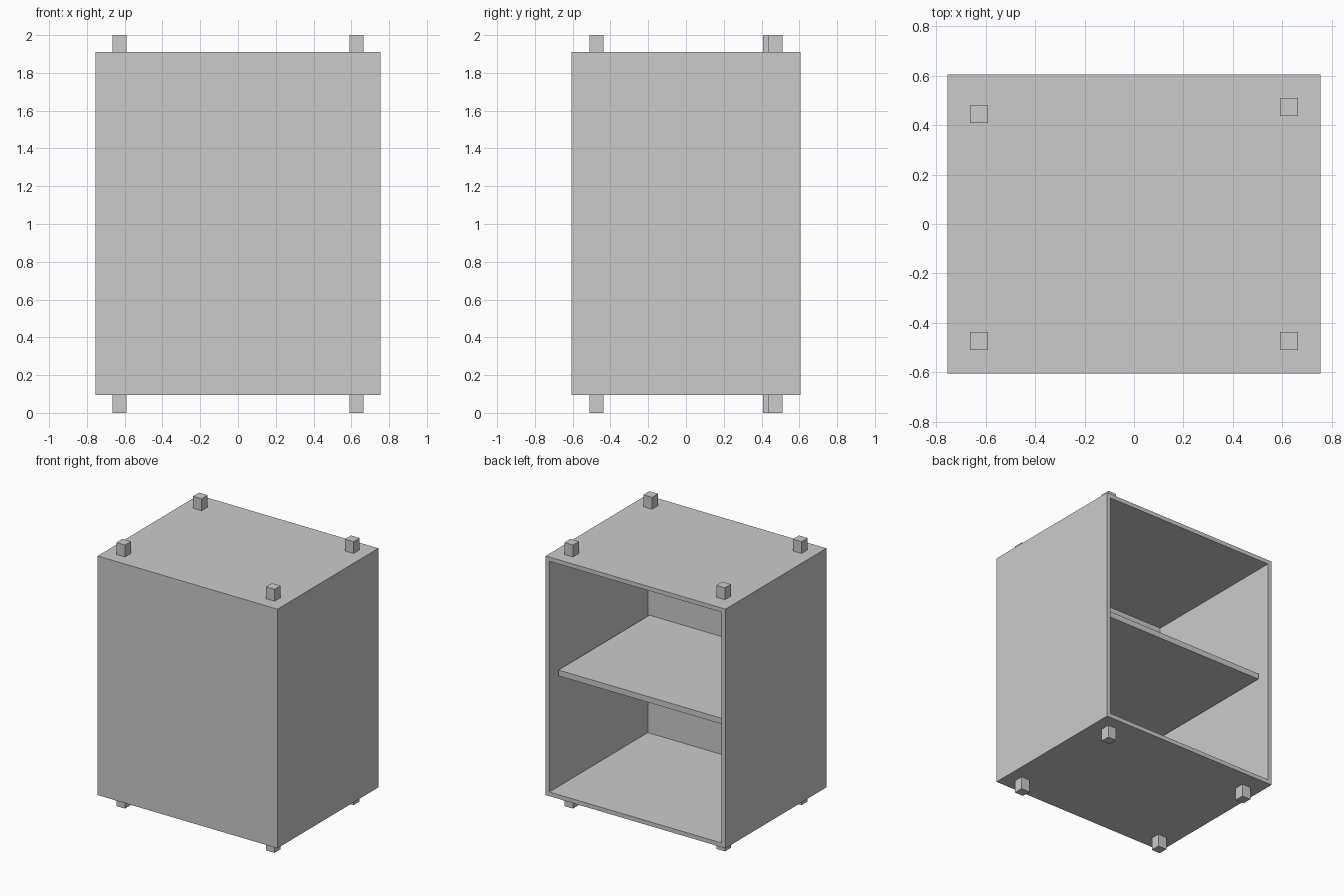
import bpy, bmesh
from mathutils import Vector

if "Cube" in bpy.data.objects:
    bpy.data.objects.remove(bpy.data.objects["Cube"])

W, D, Z0, Z1 = 1.51, 1.21, 0.095, 1.91   # carcass width, depth, bottom, top
WALL, FRONT = 0.045, 0.03                # side and front panel thickness


def box_bmesh(lo, hi):
    lo, hi = Vector(lo), Vector(hi)
    bm = bmesh.new()
    bmesh.ops.create_cube(bm, size=1)
    bmesh.ops.scale(bm, vec=hi - lo, verts=bm.verts)
    bmesh.ops.translate(bm, vec=(lo + hi) / 2, verts=bm.verts)
    return bm


def finish(bm, name):
    bmesh.ops.recalc_face_normals(bm, faces=bm.faces)
    mesh = bpy.data.meshes.new(name)
    bm.to_mesh(mesh)
    bm.free()
    obj = bpy.data.objects.new(name, mesh)
    bpy.context.collection.objects.link(obj)
    return obj


# carcass: box hollowed from the open back
bm = box_bmesh((-W / 2, -D / 2, Z0), (W / 2, D / 2, Z1))
bm.normal_update()
back = max(bm.faces, key=lambda f: f.calc_center_median().y)
bmesh.ops.inset_region(bm, faces=[back], thickness=WALL)
pushed = bmesh.ops.extrude_discrete_faces(bm, faces=[back])["faces"][0]
bmesh.ops.translate(bm, vec=(0, FRONT - D, 0), verts=pushed.verts)
finish(bm, "cabinet_carcass")

# middle shelf, set in from the open back
finish(box_bmesh((-W / 2 + WALL, -D / 2 + FRONT, 0.978),
                 (W / 2 - WALL, 0.515, 1.022)), "shelf")

# square feet below and matching stacking posts on top
H = 0.0365
corners = {"front_left": (-0.628, -0.474), "front_right": (0.628, -0.474),
           "back_left": (-0.628, 0.445), "back_right": (0.628, 0.474)}
for place, (x, y) in corners.items():
    for part, lo, hi in (("foot", 0, Z0), ("top_post", Z1, 2)):
        finish(box_bmesh((x - H, y - H, lo), (x + H, y + H, hi)), f"{place}_{part}")
